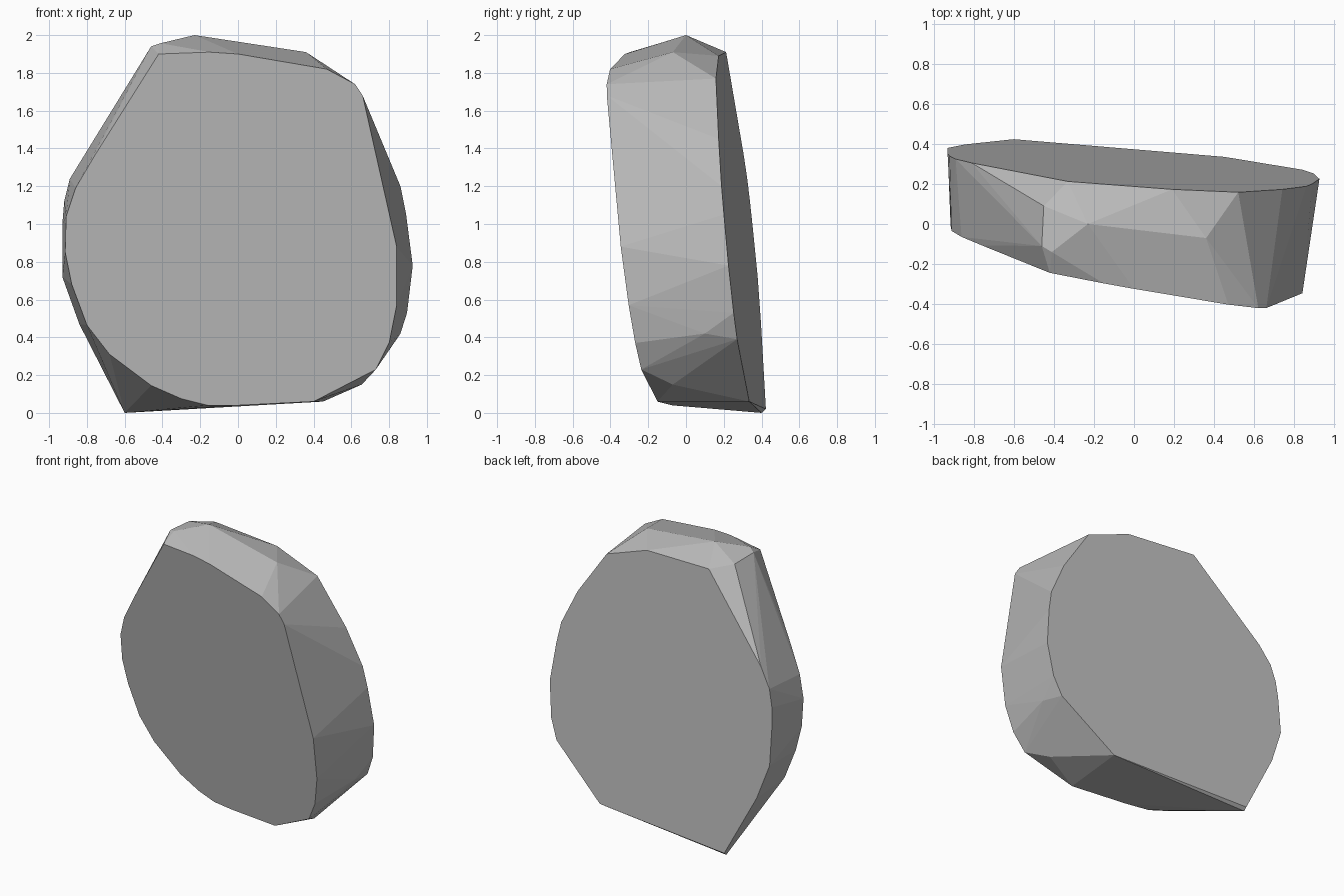
import bpy, bmesh, math

if "Cube" in bpy.data.objects:
    bpy.data.objects.remove(bpy.data.objects["Cube"])

# Outlines (x, z) of the two broad faces of the slab
FRONT = [(-.15, 1.91), (0, 1.9), (.47, 1.82), (.62, 1.74), (.66, 1.68), (.84, .88),
         (.84, .57), (.80, .37), (.73, .23), (.40, .06), (0, .04), (-.16, .04),
         (-.30, .075), (-.46, .145), (-.68, .31), (-.80, .465), (-.88, .68),
         (-.915, .85), (-.91, 1.04), (-.86, 1.19), (-.76, 1.36), (-.42, 1.90)]
BACK = [(-.33, 1.91), (.19, 1.89), (.52, 1.77), (.74, 1.45), (.86, 1.20), (.89, 1.05),
        (.925, .78), (.895, .53), (.84, .39), (.45, .06), (-.60, .02),
        (-.84, .47), (-.93, .72), (-.93, 1.0), (-.92, 1.12), (-.89, 1.24), (-.81, 1.37)]
# Corners on the rim between the faces
RIM = [(-.23, 0, 2.0), (.36, -.07, 1.91), (-.45, .09, 1.93), (-.46, -.11, 1.94),
       (-.41, -.14, 1.957), (.86, .10, .42), (.655, -.07, .15), (-.60, .40, 0)]


def front_y(x, z):
    return -.067 - .19 * x - .135 * z


def back_y(x, z):
    return .365 + .012 - .08 * x - .10 * z


points = [(x, front_y(x, z), z) for x, z in FRONT]
points += [(x, back_y(x, z), z) for x, z in BACK]
points += RIM

# Rock slab: convex hull with flat facets
bm = bmesh.new()
for p in points:
    bm.verts.new(p)
hull = bmesh.ops.convex_hull(bm, input=bm.verts[:])
loose = [v for v in bm.verts if not v.link_faces]
bmesh.ops.delete(bm, geom=loose, context='VERTS')
bmesh.ops.dissolve_limit(bm, angle_limit=math.radians(1.5),
                         verts=bm.verts[:], edges=bm.edges[:])
bmesh.ops.recalc_face_normals(bm, faces=bm.faces[:])
mesh = bpy.data.meshes.new("rock_slab")
bm.to_mesh(mesh)
bm.free()

rock = bpy.data.objects.new("rock_slab", mesh)
bpy.context.collection.objects.link(rock)

# Stone colour
stone = bpy.data.materials.new("stone_grey")
stone.diffuse_color = (.5, .5, .5, 1)
stone.use_nodes = True
stone.node_tree.nodes["Principled BSDF"].inputs["Base Color"].default_value = stone.diffuse_color
mesh.materials.append(stone)
